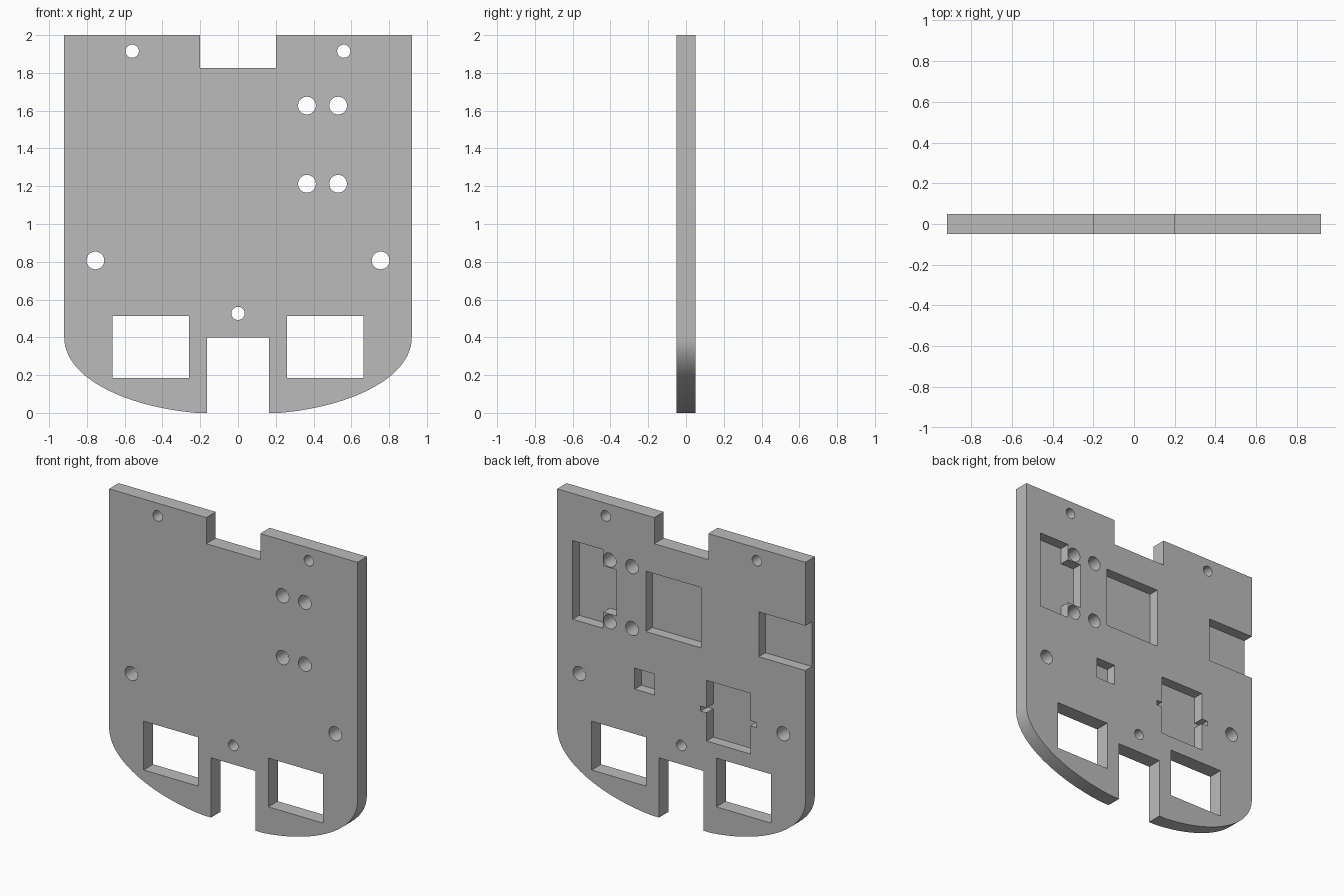
import bpy
import bmesh
import math
from mathutils import Vector
from mathutils.geometry import interpolate_bezier

old = bpy.data.objects.get("Cube")
if old:
    bpy.data.objects.remove(old, do_unlink=True)

HALF = 0.05           # half the plate thickness
FLOOR = -0.02         # y of the pocket floors
THROUGH = (-0.2, 0.2)
POCKET = (FLOOR, 0.2)

grey = bpy.data.materials.new("plain grey")
grey.use_nodes = True
grey.diffuse_color = (0.5, 0.5, 0.5, 1)
grey.node_tree.nodes["Principled BSDF"].inputs["Base Color"].default_value = (0.5, 0.5, 0.5, 1)


def prism(name, outline, depth):
    """Extrude an x-z outline between two y values."""
    bm = bmesh.new()
    face = bm.faces.new([bm.verts.new((x, depth[0], z)) for x, z in outline])
    out = bmesh.ops.extrude_face_region(bm, geom=[face])
    moved = [v for v in out["geom"] if isinstance(v, bmesh.types.BMVert)]
    bmesh.ops.translate(bm, verts=moved, vec=(0, depth[1] - depth[0], 0))
    bmesh.ops.recalc_face_normals(bm, faces=bm.faces)
    mesh = bpy.data.meshes.new(name)
    bm.to_mesh(mesh)
    bm.free()
    mesh.materials.append(grey)
    obj = bpy.data.objects.new(name, mesh)
    bpy.context.collection.objects.link(obj)
    return obj


def rect(x0, x1, z0, z1):
    return [(x0, z0), (x1, z0), (x1, z1), (x0, z1)]


def circle(x, z, r, n=40):
    return [(x + r * math.cos(i * math.tau / n), z + r * math.sin(i * math.tau / n))
            for i in range(n)]


# Plate outline: right half with top and bottom notches, then mirrored
corner = interpolate_bezier(Vector((0.92, 0.4, 0)), Vector((0.92, 0.18, 0)),
                            Vector((0.58, 0.03, 0)), Vector((0.22, 0, 0)), 28)
half = [(0.2, 1.825), (0.2, 2), (0.92, 2)]
half += [(p.x, p.y) for p in corner]
half += [(0.165, 0), (0.165, 0.4)]
outline = half + [(-x, z) for x, z in reversed(half)]
plate = prism("base_plate", outline, (-HALF, HALF))

cuts = []

# Wheel windows
for side in (-1, 1):
    cuts.append((rect(side * 0.26, side * 0.664, 0.185, 0.512), THROUGH))

# Screw holes
small = [(-0.56, 1.915), (0.56, 1.915), (0, 0.527)]
large = [(x, z) for x in (0.365, 0.53) for z in (1.213, 1.627)]
large += [(-0.755, 0.807), (0.755, 0.807)]
cuts += [(circle(x, z, 0.035), THROUGH) for x, z in small]
cuts += [(circle(x, z, 0.047), THROUGH) for x, z in large]

# Rectangular pockets in the back, one open at the side edge
cuts.append((rect(-0.148, 0.263, 1.22, 1.624), POCKET))
cuts.append((rect(-1.1, -0.575, 1.275, 1.575), POCKET))
cuts.append((rect(0.2, 0.345, 0.812, 0.952), POCKET))

# Pocket with a wide tab on one side
cuts.append(([(0.805, 1.157), (0.805, 1.684), (0.579, 1.684), (0.579, 1.575),
              (0.479, 1.575), (0.479, 1.266), (0.579, 1.266), (0.579, 1.157)], POCKET))

# Pocket with a thin slot on both sides
mid, inner, outer = -0.35, 0.162, 0.206
z0, z1, s0, s1 = 0.607, 1.013, 0.796, 0.829
edge = [(inner, z0), (inner, s0), (outer, s0), (outer, s1), (inner, s1), (inner, z1)]
cross = [(mid + x, z) for x, z in edge] + [(mid - x, z) for x, z in reversed(edge)]
cuts.append((cross, POCKET))

# Cut everything out of the plate
bpy.ops.object.select_all(action="DESELECT")
bpy.context.view_layer.objects.active = plate
plate.select_set(True)
for profile, depth in cuts:
    cutter = prism("cutter", profile, depth)
    cutter.hide_render = True
    mod = plate.modifiers.new("cut", "BOOLEAN")
    mod.operation = "DIFFERENCE"
    mod.solver = "EXACT"
    mod.object = cutter
    bpy.ops.object.modifier_apply(modifier=mod.name)
    bpy.data.objects.remove(cutter, do_unlink=True)

bpy.ops.object.shade_smooth_by_angle(angle=math.radians(30))
